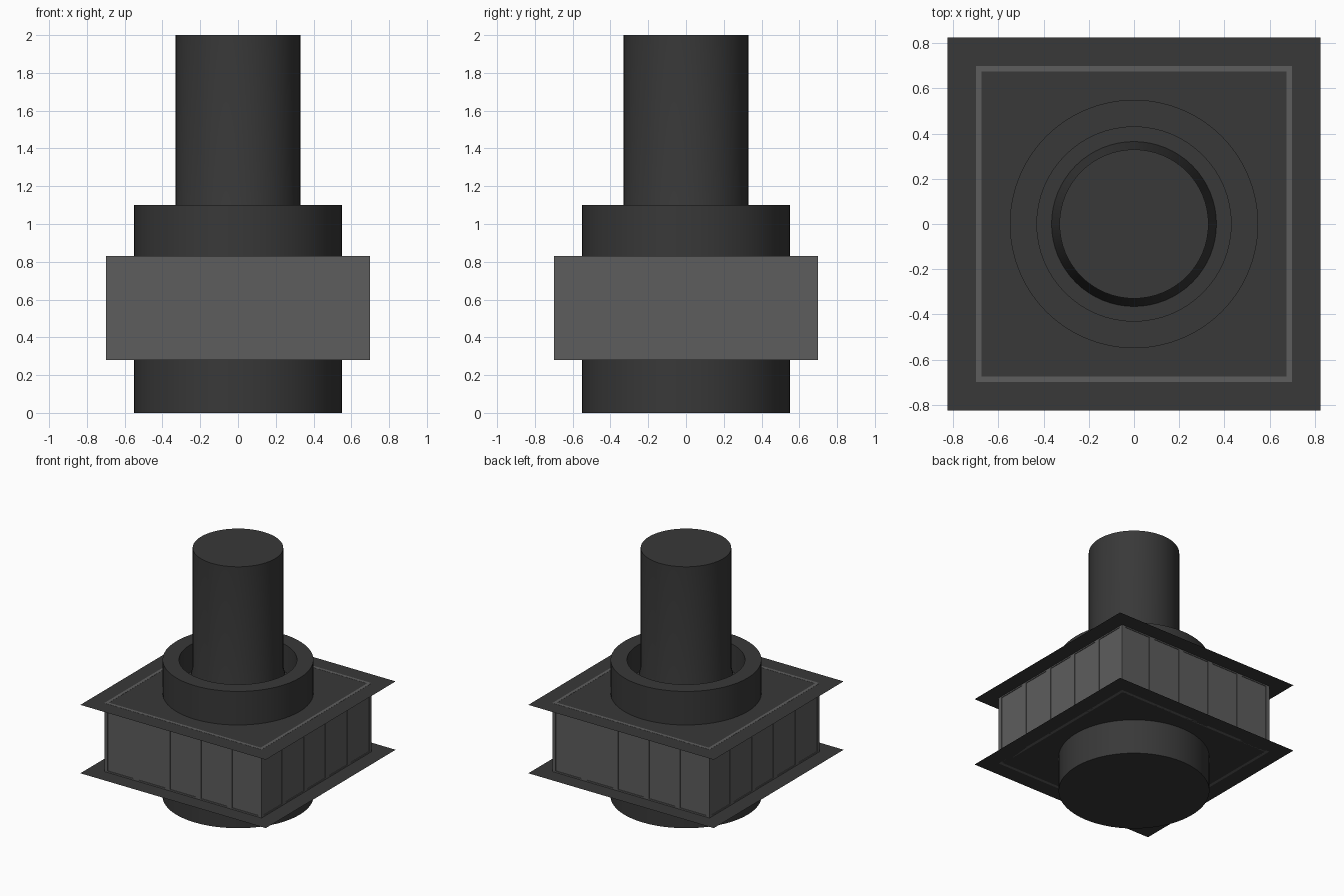
import bpy, bmesh, math
from mathutils import Matrix, Vector

if "Cube" in bpy.data.objects:
    bpy.data.objects.remove(bpy.data.objects["Cube"])


def material(name, v):
    m = bpy.data.materials.new(name)
    m.diffuse_color = (v, v, v, 1)
    m.use_nodes = True
    m.node_tree.nodes["Principled BSDF"].inputs["Base Color"].default_value = m.diffuse_color
    return m


DARK = material("dark_metal", 0.04)
GREY = material("grey_panel", 0.11)


def finish(name, bm, mat):
    me = bpy.data.meshes.new(name)
    bm.to_mesh(me)
    bm.free()
    me.materials.append(mat)
    ob = bpy.data.objects.new(name, me)
    bpy.context.collection.objects.link(ob)
    return ob


def lathe(name, profile, mat, n=64):
    bm = bmesh.new()
    vs = [bm.verts.new((r, 0, z)) for r, z in profile]
    es = [bm.edges.new(p) for p in zip(vs, vs[1:])]
    bmesh.ops.spin(bm, geom=vs + es, cent=(0, 0, 0), axis=(0, 0, 1),
                   angle=2 * math.pi, steps=n, use_duplicate=False)
    bmesh.ops.remove_doubles(bm, verts=bm.verts, dist=1e-4)
    bmesh.ops.recalc_face_normals(bm, faces=bm.faces)
    ob = finish(name, bm, mat)
    bpy.ops.object.select_all(action='DESELECT')
    ob.select_set(True)
    bpy.context.view_layer.objects.active = ob
    bpy.ops.object.shade_smooth_by_angle(angle=math.radians(30))
    return ob


def box(bm, lo, hi, rot):
    lo, hi = Vector(lo), Vector(hi)
    m = rot @ Matrix.Translation((lo + hi) / 2) @ Matrix.Diagonal((*(hi - lo), 1))
    bmesh.ops.create_cube(bm, size=1, matrix=m)


# Round housing with a socket in its top
lathe("housing", [(0, 0), (0.55, 0), (0.55, 1.1), (0.43, 1.1),
                  (0.43, 0.88), (0, 0.88)], DARK)

# Central rod, flared where it meets the socket floor
lathe("rod", [(0, 0.87), (0.365, 0.87), (0.365, 0.88), (0.33, 1.04),
              (0.33, 2), (0, 2)], DARK)

# Thin square plates above and below the panelled band
for name, z in (("lower_plate", 0.28), ("upper_plate", 0.83)):
    bm = bmesh.new()
    bmesh.ops.create_grid(bm, x_segments=1, y_segments=1, size=0.825,
                          matrix=Matrix.Translation((0, 0, z)))
    finish(name, bm, DARK)

# Four walls, each five recessed panes between posts and rails
Z0, Z1, OUT, INN, PITCH = 0.28, 0.831, 0.70, 0.676, 0.277
for k, side in enumerate(("front", "right", "back", "left")):
    rot = Matrix.Rotation(k * math.pi / 2, 4, 'Z')
    bm = bmesh.new()
    box(bm, (-0.69, -0.695, Z0 + 0.005), (0.69, -INN - 0.002, Z1 - 0.005), rot)
    for i in range(6):
        c = (i - 2.5) * PITCH
        a, b = max(c - 0.023, -OUT), min(c + 0.023, OUT)
        if i == 0:
            a = -OUT
        if i == 5:
            b = OUT
        box(bm, (a, -OUT, Z0), (b, -INN, Z1), rot)
    for z in (Z0, Z1 - 0.011):
        for i in range(5):
            c = (i - 2) * PITCH
            w = PITCH / 2 - 0.023
            box(bm, (c - w, -OUT, z), (c + w, -INN, z + 0.011), rot)
    finish(side + "_wall", bm, GREY)
